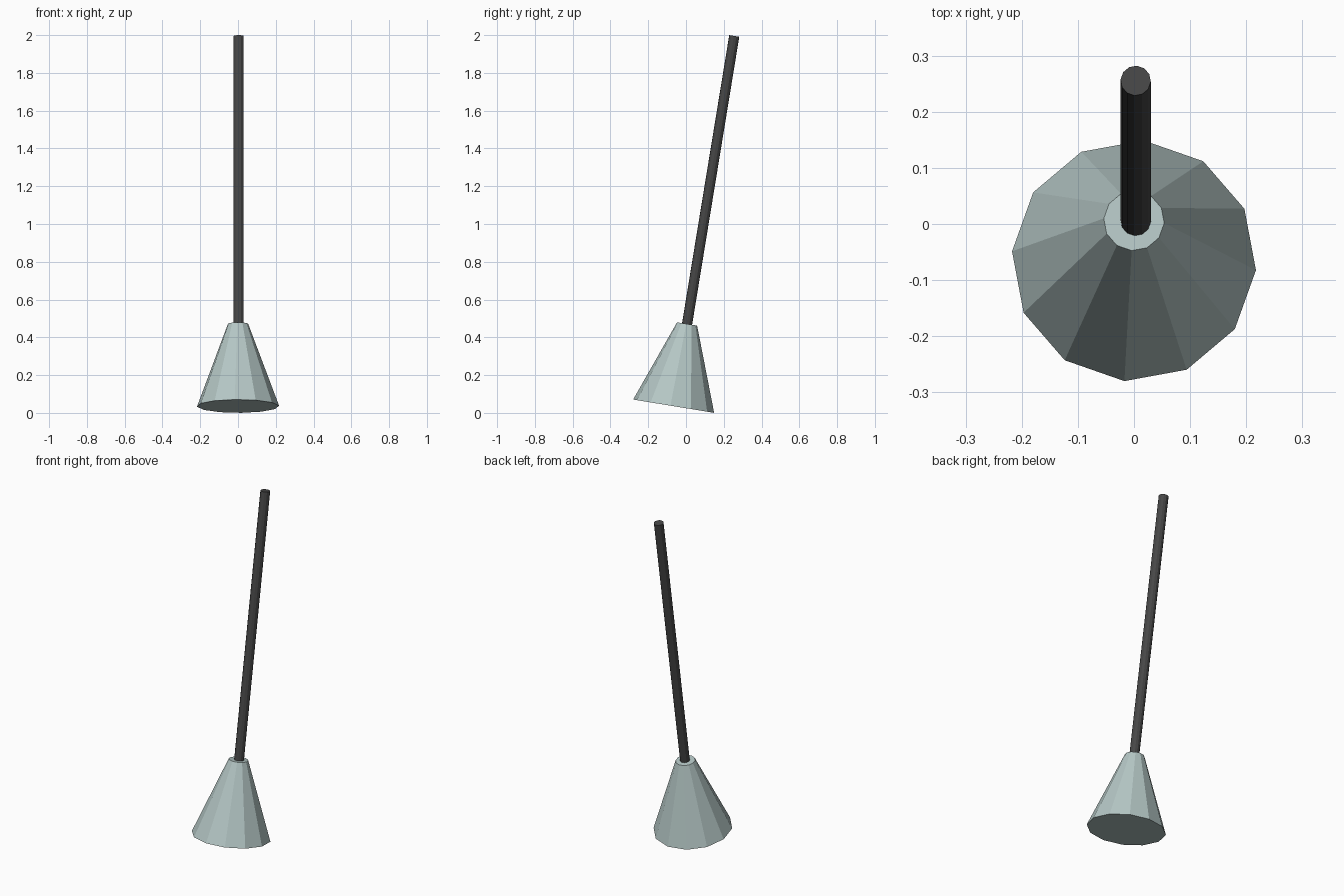
import bpy
import math
from mathutils import Vector, Matrix

if "Cube" in bpy.data.objects:
    bpy.data.objects.remove(bpy.data.objects["Cube"])


def material(name, rgb):
    m = bpy.data.materials.new(name)
    m.diffuse_color = (*rgb, 1.0)
    m.use_nodes = True
    m.node_tree.nodes["Principled BSDF"].inputs["Base Color"].default_value = m.diffuse_color
    return m


pale_grey = material("pale_grey_green", (0.46, 0.57, 0.56))
charcoal = material("charcoal", (0.062, 0.062, 0.062))

# Both parts share one leaning axis
base = Vector((0.0, -0.0655, 0.0355))
lean = Matrix.Rotation(math.radians(-9.3), 4, 'X')


def axis_part(name, r1, r2, start, end, turn, mat):
    """Twelve-sided frustum between two distances along the leaning axis."""
    bpy.ops.mesh.primitive_cone_add(vertices=12, radius1=r1, radius2=r2,
                                    depth=end - start)
    ob = bpy.context.object
    ob.name = name
    ob.data.transform(Matrix.Translation((0, 0, (start + end) / 2))
                      @ Matrix.Rotation(math.radians(turn), 4, 'Z'))
    ob.data.transform(Matrix.Translation(base) @ lean)
    ob.data.materials.append(mat)
    return ob


# Flared faceted base
axis_part("cone_base", 0.218, 0.054, 0.0, 0.441, -4.5, pale_grey)

# Long thin rod, standing on the cone top
rod = axis_part("rod", 0.027, 0.027, 0.43, 1.986, -4.5, charcoal)
rod.location.x = 0.003
